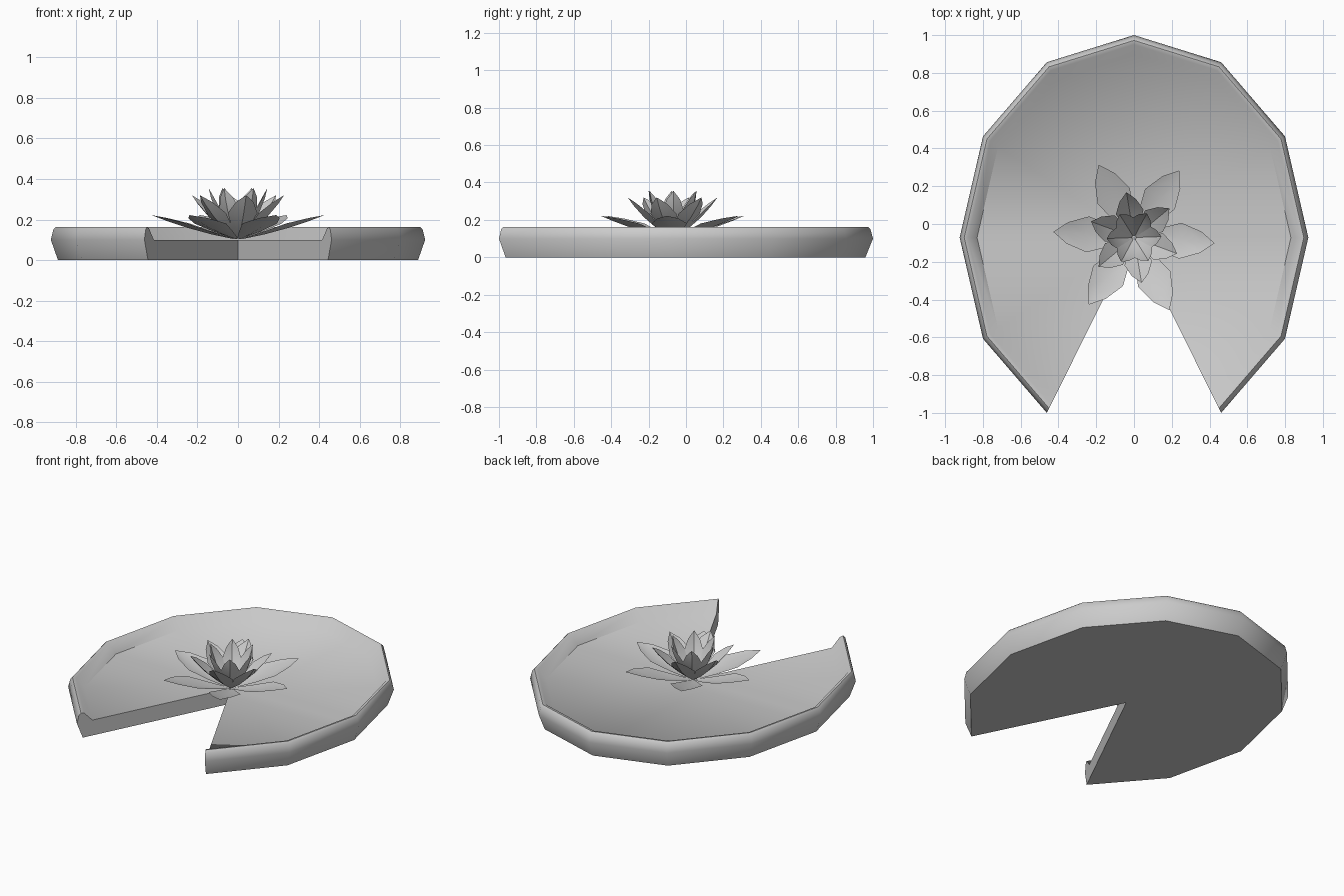
import bpy, math
from mathutils import Vector

if "Cube" in bpy.data.objects:
    bpy.data.objects.remove(bpy.data.objects["Cube"])

RY = 2 / (1 + math.cos(math.pi / 6))   # pad radius along y
RX = 0.923                             # pad radius along x
CY = 1 - RY                            # pad centre, apex of the notch


def make_object(name, verts, faces, angle):
    mesh = bpy.data.meshes.new(name)
    mesh.from_pydata(verts, [], faces)
    mesh.update()
    obj = bpy.data.objects.new(name, mesh)
    bpy.context.collection.objects.link(obj)
    bpy.ops.object.select_all(action='DESELECT')
    obj.select_set(True)
    bpy.context.view_layer.objects.active = obj
    bpy.ops.object.shade_smooth_by_angle(angle=math.radians(angle))
    return obj


def lily_pad():
    # Rim cross-section (scale, z) swept round 11 of 12 corners, leaving the notch
    profile = [(0.962, 0), (1, 0.1), (0.987, 0.15), (0.974, 0.163),
               (0.953, 0.158), (0.9, 0.1)]
    n, corners = len(profile), 11
    verts, faces = [], []
    for i in range(corners):
        a = math.radians(-60 + 30 * i)
        for s, z in profile:
            verts.append((s * RX * math.cos(a), CY + s * RY * math.sin(a), z))
    low, high = len(verts), len(verts) + 1
    verts += [(0, CY, 0), (0, CY, 0.1)]
    for i in range(corners - 1):
        p, q = i * n, (i + 1) * n
        faces += [(p + j, q + j, q + j + 1, p + j + 1) for j in range(n - 1)]
        faces += [(p + n - 1, q + n - 1, high), (q, p, low)]
    # Notch walls
    last = (corners - 1) * n
    faces.append((low, *range(n), high))
    faces.append((high, *reversed(range(last, last + n)), low))
    make_object("lily_pad", verts, faces, 50)


def petal_ring(name, start, radius, tip_z, half_width, cup, bulge):
    # Six cupped petals: rows of left edge, midrib, right edge, ending in a tip
    rows = [(0.05, 0.15), (0.3, 0.6), (0.58, 1.0), (0.83, 0.6)]
    rise = tip_z - 0.1
    length = math.hypot(radius, rise)
    normal = Vector((-rise / length, 0, radius / length))
    verts, faces = [], []
    for k in range(6):
        a = math.radians(start + 60 * k)
        b = len(verts)
        pts = []
        for t, w in rows:
            mid = Vector((radius * t, 0, 0.1 + rise * t))
            mid -= normal * bulge * 4 * t * (1 - t)
            edge = mid + normal * cup * w
            pts += [edge + Vector((0, half_width * w, 0)), mid,
                    edge - Vector((0, half_width * w, 0))]
        pts.append(Vector((radius, 0, tip_z)))
        for p in pts:
            verts.append((p.x * math.cos(a) - p.y * math.sin(a),
                          CY + p.x * math.sin(a) + p.y * math.cos(a),
                          max(p.z, 0.102)))
        for r in range(len(rows) - 1):
            for c in range(2):
                i = b + 3 * r + c
                faces.append((i, i + 3, i + 4, i + 1))
        tip = b + 3 * len(rows)
        faces += [(tip - 3, tip, tip - 2), (tip - 2, tip, tip - 1)]
    make_object(name, verts, faces, 30)


lily_pad()
petal_ring("outer_petals", -4, 0.428, 0.222, 0.095, 0.022, 0.012)
petal_ring("middle_petals", 39.5, 0.243, 0.32, 0.074, 0.025, 0.02)
petal_ring("inner_petals", 2, 0.145, 0.355, 0.058, 0.022, 0.025)
